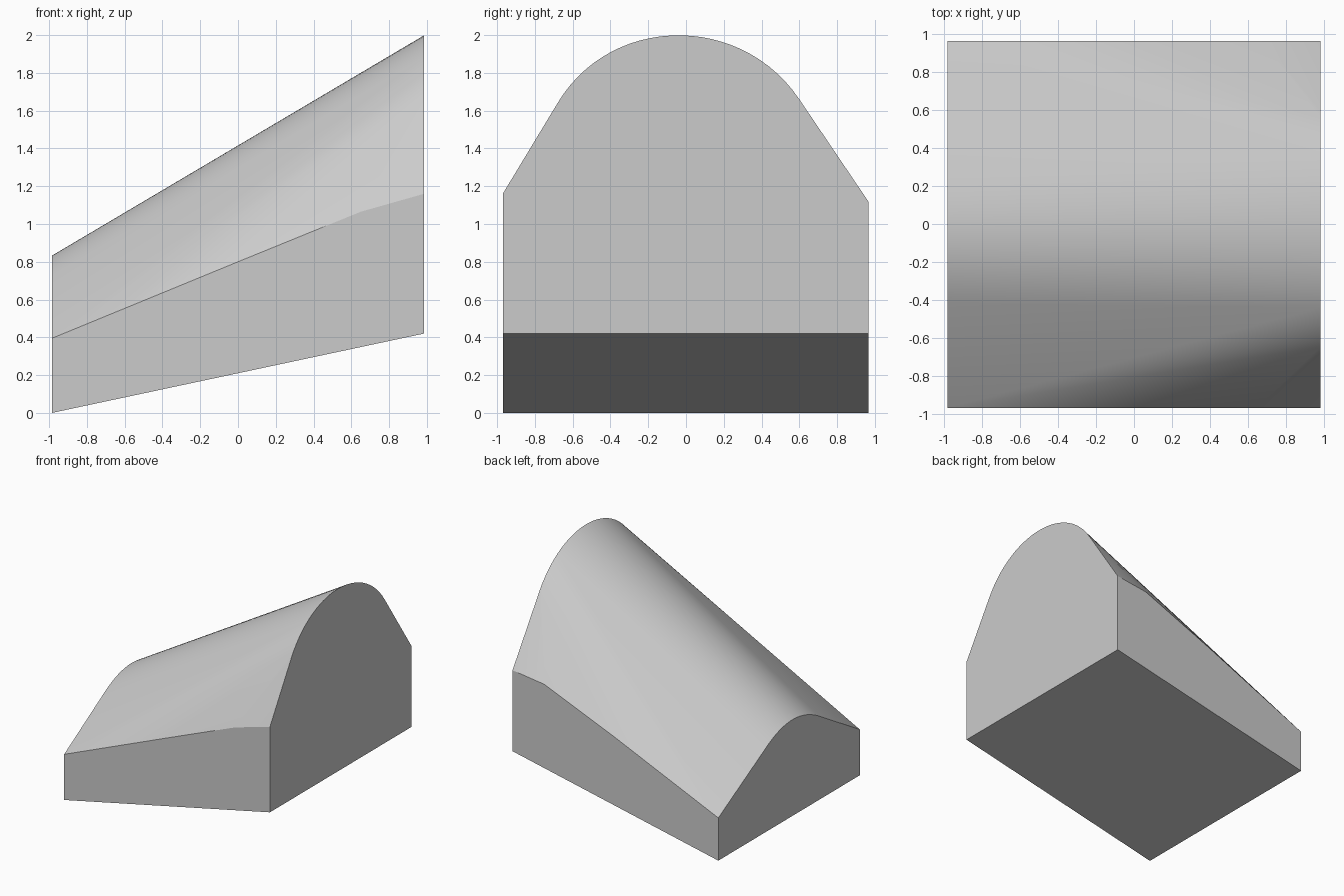
import bpy
import bmesh
import math
from mathutils import Vector
from mathutils.geometry import interpolate_bezier

cube = bpy.data.objects.get("Cube")
if cube:
    bpy.data.objects.remove(cube, do_unlink=True)

HALF_LENGTH = 0.985
FRONT, BACK = -0.97, 0.965


def material(name, colour):
    mat = bpy.data.materials.new(name)
    mat.use_nodes = True
    mat.diffuse_color = colour
    mat.node_tree.nodes["Principled BSDF"].inputs["Base Color"].default_value = colour
    return mat


def end_profile(x, base, front_top, back_top, arch):
    """Upright walls, sloping shoulders and a rounded crown at one end."""
    crown = interpolate_bezier(*[Vector((x, y, z)) for y, z in arch], 28)
    walls = [(x, FRONT, base), (x, FRONT, front_top),
             (x, BACK, back_top), (x, BACK, base)]
    return walls + [tuple(p) for p in crown]


# Low end, tall end and the gently bowed tops of the side walls
points = end_profile(-HALF_LENGTH, 0, 0.395, 0.37,
                     [(-0.42, 0.72), (-0.175, 0.865), (0.055, 0.87), (0.3, 0.735)])
points += end_profile(HALF_LENGTH, 0.42, 1.16, 1.12,
                      [(-0.68, 1.64), (-0.4, 2.11), (0.29, 2.12), (0.6, 1.66)])
points += [(0, FRONT, 0.80), (0.65, FRONT, 1.065),
           (0, BACK, 0.80), (0.68, BACK, 1.08)]

# Stretch one skin over both ends
bm = bmesh.new()
for p in points:
    bm.verts.new(p)
hull = bmesh.ops.convex_hull(bm, input=bm.verts[:])
loose = [v for v in bm.verts if not v.link_faces]
bmesh.ops.delete(bm, geom=loose, context='VERTS')
bmesh.ops.dissolve_limit(bm, angle_limit=math.radians(0.1),
                         verts=bm.verts[:], edges=bm.edges[:])
bmesh.ops.recalc_face_normals(bm, faces=bm.faces[:])

mesh = bpy.data.meshes.new("arched_wedge")
bm.to_mesh(mesh)
bm.free()
mesh.materials.append(material("light grey", (0.6, 0.6, 0.6, 1)))
wedge = bpy.data.objects.new("arched_wedge", mesh)
bpy.context.collection.objects.link(wedge)

# Soft crown, crisp wall and end edges
bpy.context.view_layer.objects.active = wedge
wedge.select_set(True)
bpy.ops.object.shade_smooth_by_angle(angle=math.radians(25))
